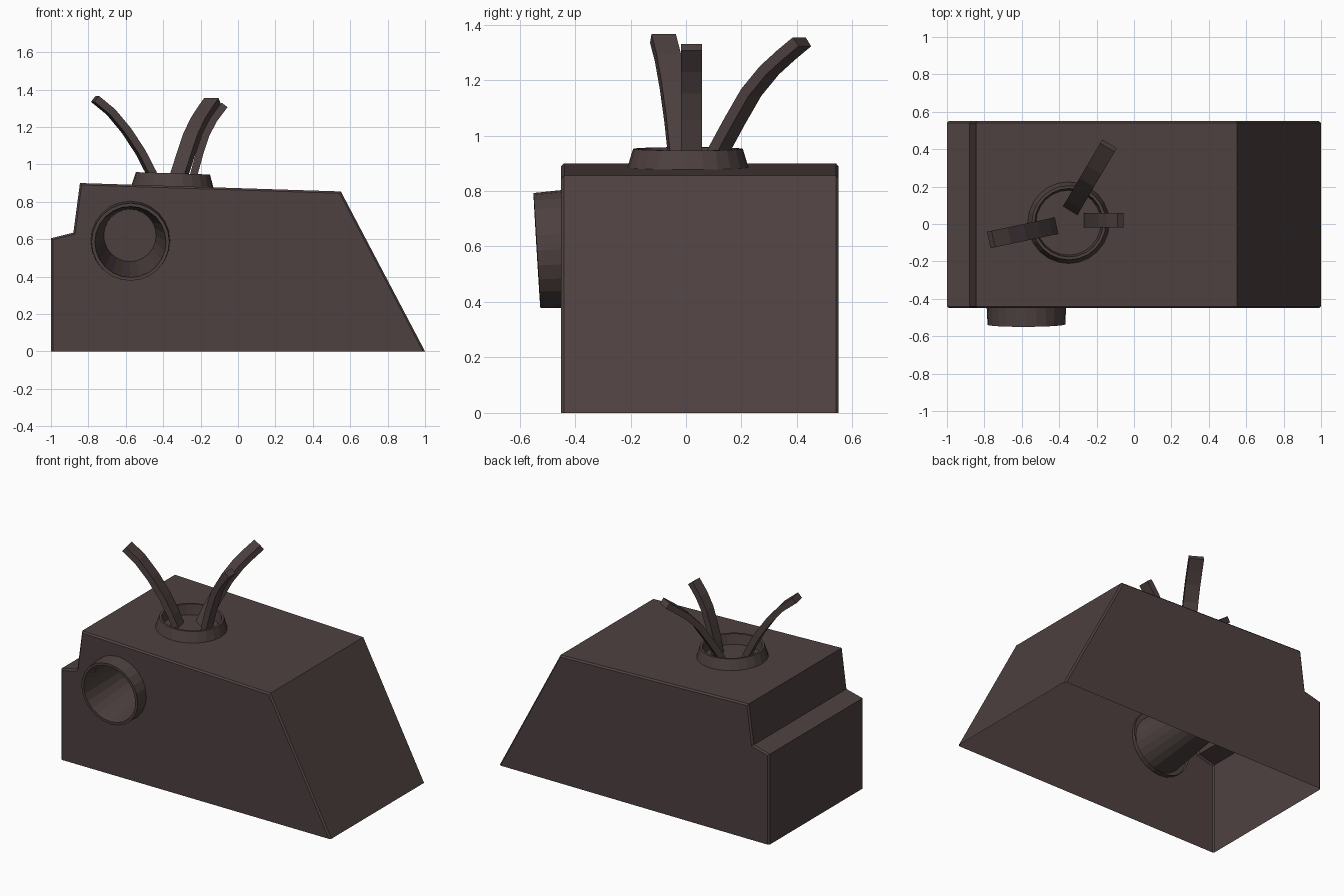
import bpy, bmesh, math
from mathutils import Vector, Matrix

if "Cube" in bpy.data.objects:
    bpy.data.objects.remove(bpy.data.objects["Cube"])

brown = bpy.data.materials.new("dark_brown")
brown.diffuse_color = (0.075, 0.053, 0.051, 1)
brown.use_nodes = True
brown.node_tree.nodes["Principled BSDF"].inputs["Base Color"].default_value = brown.diffuse_color


def finish(name, bm):
    bmesh.ops.recalc_face_normals(bm, faces=bm.faces[:])
    me = bpy.data.meshes.new(name)
    bm.to_mesh(me)
    bm.free()
    me.materials.append(brown)
    ob = bpy.data.objects.new(name, me)
    bpy.context.collection.objects.link(ob)
    return ob


def frame(origin, axis):
    return Matrix.Translation(origin) @ Vector(axis).to_track_quat('Z', 'Y').to_matrix().to_4x4()


def revolve(name, profile, mat, sides=24, close=False):
    """Spin (radius, height) points round the local z axis."""
    bm = bmesh.new()
    rings = []
    for r, h in profile:
        rings.append([bm.verts.new(mat @ Vector((r * math.cos(a), r * math.sin(a), h)))
                      for a in (2 * math.pi * i / sides for i in range(sides))])
    for r0, r1 in zip(rings, rings[1:]):
        for i in range(sides):
            j = (i + 1) % sides
            bm.faces.new((r0[i], r0[j], r1[j], r1[i]))
    if close:
        bm.faces.new(rings[0])
        bm.faces.new(rings[-1])
    return finish(name, bm)


# Body: side profile pushed through in y, chamfered along both sides
outline = [(-1, 0), (1, 0), (.55, .855), (-.845, .9), (-.88, .635), (-1, .605)]
Y0, Y1 = -.45, .55
bm = bmesh.new()
face = bm.faces.new([bm.verts.new((x, Y0, z)) for x, z in outline])
ext = bmesh.ops.extrude_face_region(bm, geom=[face])
bmesh.ops.translate(bm, vec=(0, Y1 - Y0, 0),
                    verts=[v for v in ext["geom"] if isinstance(v, bmesh.types.BMVert)])
bmesh.ops.recalc_face_normals(bm, faces=bm.faces[:])
rims = [e for e in bm.edges
        if abs(e.verts[0].co.y - e.verts[1].co.y) < 1e-4
        and max(v.co.z for v in e.verts) > .01]
bmesh.ops.bevel(bm, geom=rims, offset=.01, segments=1, affect='EDGES', profile=.5)
body = finish("body", bm)

# Tapered round pocket sunk into the front
port = frame((-.575, -.5375, .585), (.005, -1, -.06))
cutter = revolve("port_cutter", [(.19, 0), (.14, -.58)], port, close=True)
cutter.hide_render = True
mod = body.modifiers.new("pocket", 'BOOLEAN')
mod.operation = 'DIFFERENCE'
mod.solver = 'EXACT'
mod.object = cutter
bpy.context.view_layer.objects.active = body
bpy.ops.object.modifier_apply(modifier=mod.name)
bpy.data.objects.remove(cutter)

# Open underside
bm = bmesh.new()
bm.from_mesh(body.data)
floor = [f for f in bm.faces if all(v.co.z < .001 for v in f.verts)]
bmesh.ops.delete(bm, geom=floor, context='FACES')
bm.to_mesh(body.data)
bm.free()

# Rim round the front pocket, collar on the roof
revolve("port_rim", [(.213, -.11), (.208, 0), (.19, 0), (.182, -.09)], port)
revolve("roof_collar", [(.222, -.01), (.198, .07), (.183, .07), (.172, -.01)],
        frame((-.35, .007, .882), (.032, 0, 1)))


# Curved prongs: a rectangular section swept along a bending path
def prong(name, root, degrees, width, thick, path):
    a = math.radians(degrees)
    out, side = Vector((math.cos(a), math.sin(a), 0)), Vector((-math.sin(a), math.cos(a), 0))
    pts = [Vector(root) + out * d + Vector((0, 0, z)) for d, z in path]
    bm = bmesh.new()
    rings = []
    for i, p in enumerate(pts):
        t = (pts[min(i + 1, len(pts) - 1)] - pts[max(i - 1, 0)]).normalized()
        n = side.cross(t)
        rings.append([bm.verts.new(p + side * u * width / 2 + n * v * thick / 2)
                      for u, v in ((-1, -1), (1, -1), (1, 1), (-1, 1))])
    for r0, r1 in zip(rings, rings[1:]):
        for i in range(4):
            j = (i + 1) % 4
            bm.faces.new((r0[i], r0[j], r1[j], r1[i]))
    bm.faces.new(rings[0])
    bm.faces.new(rings[-1])
    return finish(name, bm)


prong("left_prong", (-.43, -.012, 0), 192, .09, .04,
      [(0, .87), (.035, .955), (.093, 1.065), (.17, 1.18), (.255, 1.28), (.342, 1.35)])
prong("right_prong", (-.25, .02, 0), 0, .075, .04,
      [(0, .87), (.015, .95), (.045, 1.06), (.078, 1.16), (.12, 1.24), (.178, 1.318)])
prong("back_prong", (-.333, .085, 0), 59.5, .09, .04,
      [(0, .87), (.041, .95), (.104, 1.05), (.174, 1.155), (.25, 1.235), (.32, 1.29), (.387, 1.338)])
